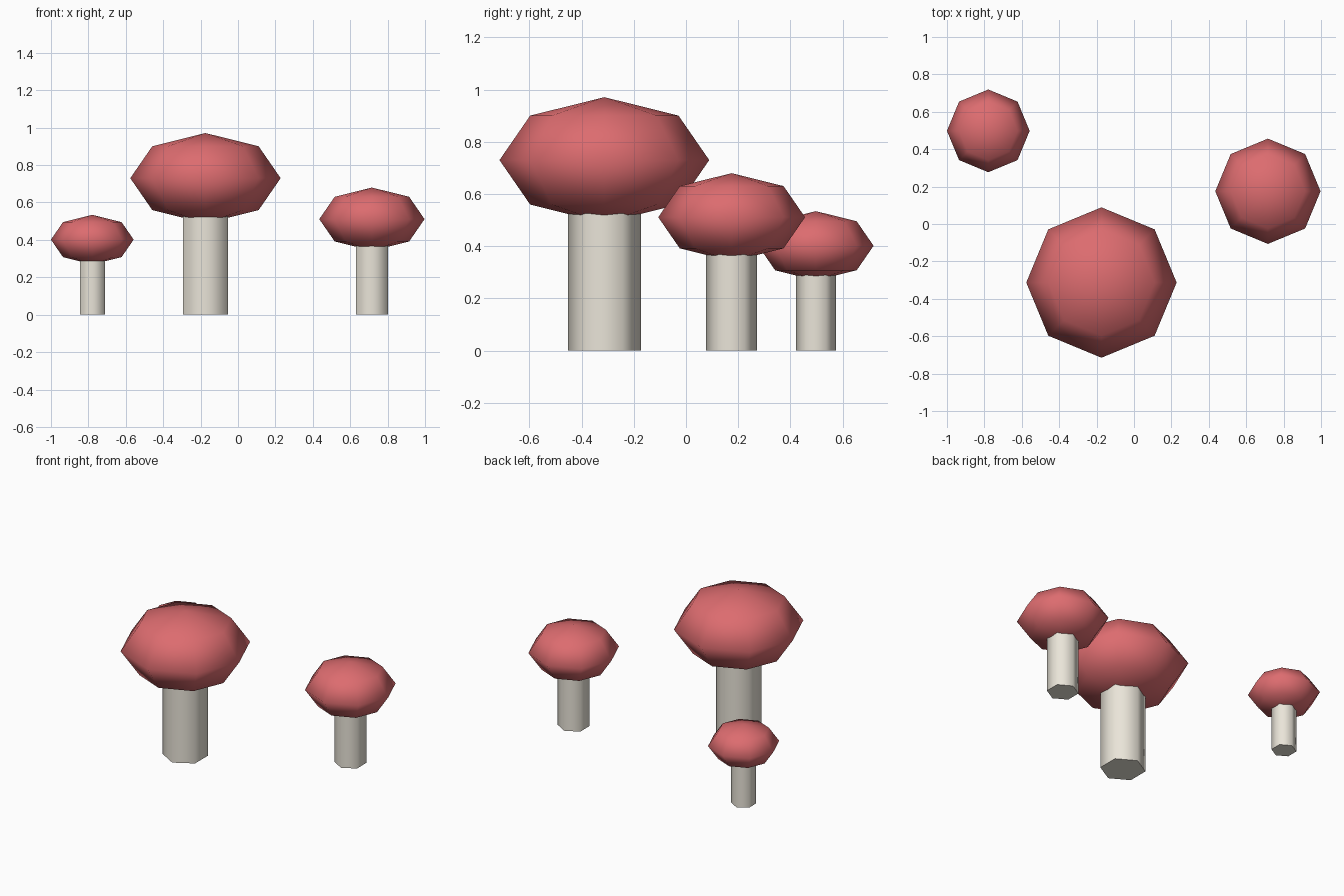
import bpy

if "Cube" in bpy.data.objects:
    bpy.data.objects.remove(bpy.data.objects["Cube"])


def material(name, color):
    m = bpy.data.materials.new(name)
    m.diffuse_color = color
    m.use_nodes = True
    m.node_tree.nodes["Principled BSDF"].inputs["Base Color"].default_value = m.diffuse_color
    return m


red = material("cap_red", (0.72, 0.15, 0.16, 1))
cream = material("stem_cream", (0.82, 0.78, 0.69, 1))


def finish(name, mat):
    ob = bpy.context.object
    ob.name = name
    ob.data.materials.append(mat)
    return ob


def mushroom(label, x, y, s):
    # Six-sided stem, running up into the cap
    h = 0.65 * s
    bpy.ops.mesh.primitive_cylinder_add(vertices=6, radius=0.14 * s, depth=h,
                                        location=(x, y, h / 2))
    finish(label + "_stem", cream)
    bpy.ops.object.shade_smooth_by_angle(angle=1.1)

    # Squashed eight-sided cap
    bpy.ops.mesh.primitive_uv_sphere_add(segments=8, ring_count=4, radius=0.402 * s,
                                         location=(x, y, 0.73 * s))
    cap = finish(label + "_cap", red)
    cap.scale.z = 0.6
    bpy.ops.object.transform_apply(location=False, rotation=False, scale=True)
    bpy.ops.object.shade_smooth()


mushroom("large", -0.174, -0.313, 1.0)
mushroom("medium", 0.716, 0.175, 0.7)
mushroom("small", -0.779, 0.498, 0.55)
